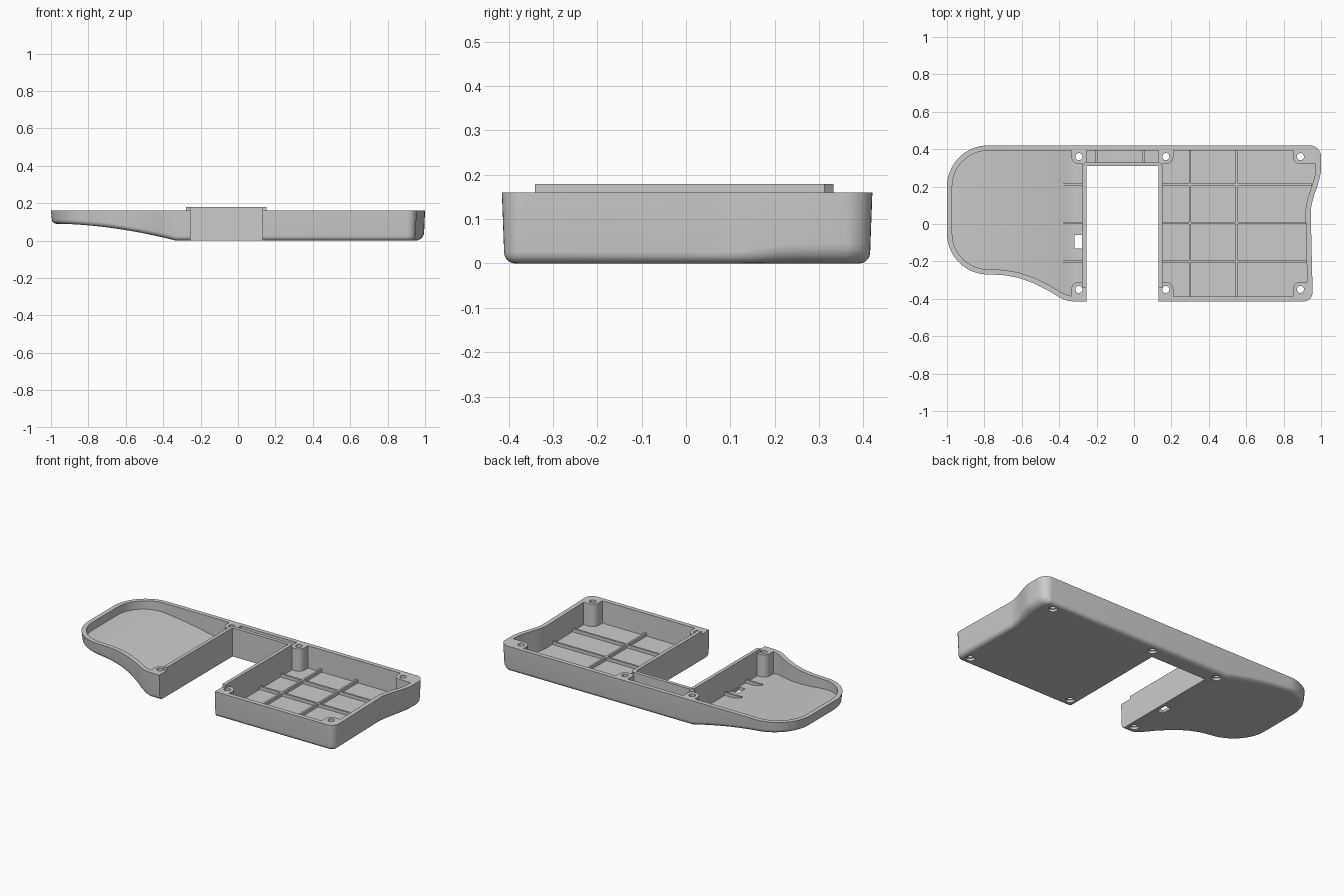
import bpy, bmesh, math
from mathutils import Vector

cube = bpy.data.objects.get("Cube")
if cube:
    bpy.data.objects.remove(cube)

grey = bpy.data.materials.new("plain grey")
grey.use_nodes = True
grey.diffuse_color = (0.6, 0.6, 0.6, 1)
grey.node_tree.nodes["Principled BSDF"].inputs["Base Color"].default_value = grey.diffuse_color

RIM, FLOOR, WALL, LIP = 0.16, 0.02, 0.028, 0.02
UL, UR, UB, FRONT, BACK = -0.255, 0.13, 0.31, -0.415, 0.42


def finish(bm, name):
    bmesh.ops.recalc_face_normals(bm, faces=bm.faces)
    mesh = bpy.data.meshes.new(name)
    bm.to_mesh(mesh)
    bm.free()
    mesh.materials.append(grey)
    obj = bpy.data.objects.new(name, mesh)
    bpy.context.collection.objects.link(obj)
    return obj


def ring(bm, points, z):
    return [bm.verts.new((p[0], p[1], z)) for p in points]


def bridge(bm, rings):
    for a, b in zip(rings, rings[1:]):
        for i in range(len(a)):
            j = (i + 1) % len(a)
            bm.faces.new((a[i], a[j], b[j], b[i]))


def fill(bm, loops):
    """Cap the first loop, leaving the other loops open as holes."""
    edges = [bm.edges.get((l[i - 1], l[i])) for l in loops for i in range(len(l))]
    bmesh.ops.triangle_fill(bm, use_beauty=True, edges=edges, normal=(0, 0, 1))


def prism(name, points, z0, z1, hole=None):
    bm = bmesh.new()
    tubes = [[ring(bm, p, z) for z in (z0, z1)] for p in (points, hole) if p]
    for t in tubes:
        bridge(bm, t)
    for k in (0, 1):
        fill(bm, [t[k] for t in tubes])
    return finish(bm, name)


def box(name, x0, x1, y0, y1, z0, z1):
    return prism(name, [(x0, y0), (x1, y0), (x1, y1), (x0, y1)], z0, z1)


def arc(cx, cy, r, a0, a1, n=12):
    angles = [math.radians(a0 + (a1 - a0) * i / n) for i in range(n + 1)]
    return [(cx + r * math.cos(a), cy + r * math.sin(a)) for a in angles]


def circle(cx, cy, r):
    return arc(cx, cy, r, 0, 345, 23)


def smooth(t):
    t = max(0, min(1, t))
    return t * t * (3 - 2 * t)


# Plan outline, counter-clockwise, ending with the central bay
outline = [(UR, FRONT)] + arc(0.905, FRONT + 0.05, 0.05, -90, 0, 8)
outline += [(0.945 + 0.055 * smooth(i / 10), 0.06 + 0.024 * i) for i in range(10)]
outline += arc(0.94, BACK - 0.06, 0.06, 0, 90, 8)
outline += arc(-0.78, 0.2, 0.22, 90, 180, 18) + arc(-0.78, -0.05, 0.22, 180, 270, 18)
outline += [(-0.7, -0.273), (-0.62, -0.287), (-0.54, -0.315), (-0.46, -0.355),
            (-0.4, -0.392), (-0.36, -0.409), (-0.32, FRONT)]
outline += [(UL, FRONT), (UL, UB), (UR, UB)]
P = [Vector(p) for p in outline]
N = len(P)


def inset(outer, bay):
    """Inset the outline; outer(point) gives the distance off the bay edges."""
    result = []
    for i in range(N):
        a, b = P[i] - P[i - 1], P[(i + 1) % N] - P[i]
        n1, n2 = (Vector((-e.y, e.x)).normalized() for e in (a, b))
        d1 = bay if (i - 1) % N >= N - 3 else outer(P[i])
        d2 = bay if i >= N - 3 else outer(P[i])
        det = n1.x * n2.y - n1.y * n2.x
        if abs(det) > 0.3:
            off = Vector((d1 * n2.y - d2 * n1.y, n1.x * d2 - n2.x * d1)) / det
        else:
            off = (n1 + n2).normalized() * d1
        result.append(P[i] + off)
    return result


def radius(p):
    return 0.025 + 0.02 * smooth((p.x - 0.945) / 0.05)


# Underside height, sampled at stations along the raised lobe
STEP = 0.031
stations = [-0.95 + STEP * i for i in range(21)]


def rise(x):
    return 0.09 * (1 - max(0, min(1, (x + 0.97) / 0.64)) ** 1.8)


def underside(x):
    if x <= stations[0] or x >= stations[-1]:
        return rise(x)
    k = min(int((x - stations[0]) / STEP), 19)
    t = (x - stations[k]) / STEP
    return rise(stations[k]) * (1 - t) + rise(stations[k + 1]) * t


# Screw bosses: name, centre, wall corner they reach, free side directions
bosses = [("bay_left_back", -0.295, 0.36, UL, 0.4, -1, -1),
          ("bay_right_back", 0.17, 0.36, UR, 0.4, 1, -1),
          ("end_back", 0.89, 0.36, 0.972, 0.393, -1, -1),
          ("bay_left_front", -0.295, -0.35, UL, -0.4, -1, 1),
          ("bay_right_front", 0.17, -0.35, UR, -0.4, 1, 1),
          ("end_front", 0.89, -0.35, 0.93, -0.395, -1, 1)]
BORE, SINK, H = 0.019, 0.026, 0.04

# Shell: cavity, rim and filleted outer wall
bm = bmesh.new()
cavity = inset(lambda p: WALL, LIP)
rings = [ring(bm, cavity, FLOOR), ring(bm, cavity, RIM), ring(bm, P, RIM)]
for k in range(6):
    t = math.radians(18 * k)
    pts = inset(lambda p: 0.005 + radius(p) * (1 - math.cos(t)), 0)
    rings.append([bm.verts.new((q.x, q.y, radius(p) * (1 - math.sin(t)))) for p, q in zip(P, pts)])
bridge(bm, rings)

# Counterbored screw holes and the cable opening through the floor
holes = [[ring(bm, circle(cx, cy, r), z) for r, z in
          ((BORE, FLOOR), (BORE, 0.015), (SINK, 0.015), (SINK, 0))]
         for _, cx, cy, *_ in bosses]
slot = [(-0.318, -0.13), (-0.277, -0.13), (-0.277, -0.06), (-0.318, -0.06)]
holes.append([ring(bm, slot, FLOOR), ring(bm, slot, 0)])
for h in holes:
    bridge(bm, h)
fill(bm, [rings[0]] + [h[0] for h in holes])
fill(bm, [rings[-1]] + [h[-1] for h in holes])

# Raise the lobe along its curve
for x in stations:
    bmesh.ops.bisect_plane(bm, geom=bm.verts[:] + bm.edges[:] + bm.faces[:],
                           plane_co=(x, 0, 0), plane_no=(1, 0, 0), dist=1e-5)
for v in bm.verts:
    if v.co.z < 0.1:
        v.co.z += underside(v.co.x)
shell = finish(bm, "tray_shell")
solids = [shell]

# Boss blocks reaching the walls, rounded on the free corner
for name, cx, cy, wx, wy, sx, sy in bosses:
    corner = [(cx + sx * x, cy + sy * y) for x, y in arc(0, 0, H, 0, 90, 8)]
    pts = [(cx + sx * H, wy)] + corner + [(wx, cy + sy * H), (wx, wy)]
    solids.append(prism("boss_" + name, pts, FLOOR, RIM, circle(cx, cy, BORE)))

# Stiffening ribs on the floor
W, LOW, TOP = 0.006, 0.016, 0.04
for y, end in ((0.21, 0.95), (0.005, 0.925), (-0.2, 0.925)):
    solids.append(box("left_rib", -0.39, UL - 0.015, y - W, y + W, LOW, TOP))
    solids.append(box("right_rib", UR + 0.01, end, y - W, y + W, LOW, TOP))
for x in (0.3, 0.55):
    solids.append(box("cross_rib", x - W, x + W, -0.395, 0.395, LOW, TOP))
for x in (-0.2, 0.05):
    solids.append(box("channel_rib", x - W, x + W, UB + 0.01, 0.395, LOW, TOP))

# Raised locating lip round the bay
E, Y0, C = 0.022, -0.34, 0.02
lip = [(UL, Y0), (UL, UB), (UR, UB), (UR, Y0), (UR + E, Y0), (UR + E, UB + E - C),
       (UR + E - C, UB + E), (UL - E + C, UB + E), (UL - E, UB + E - C), (UL - E, Y0)]
solids.append(prism("bay_lip", lip, RIM, 0.179))

for o in bpy.context.selected_objects:
    o.select_set(False)
for o in solids:
    o.select_set(True)
bpy.context.view_layer.objects.active = shell
bpy.ops.object.shade_smooth_by_angle(angle=math.radians(30))
